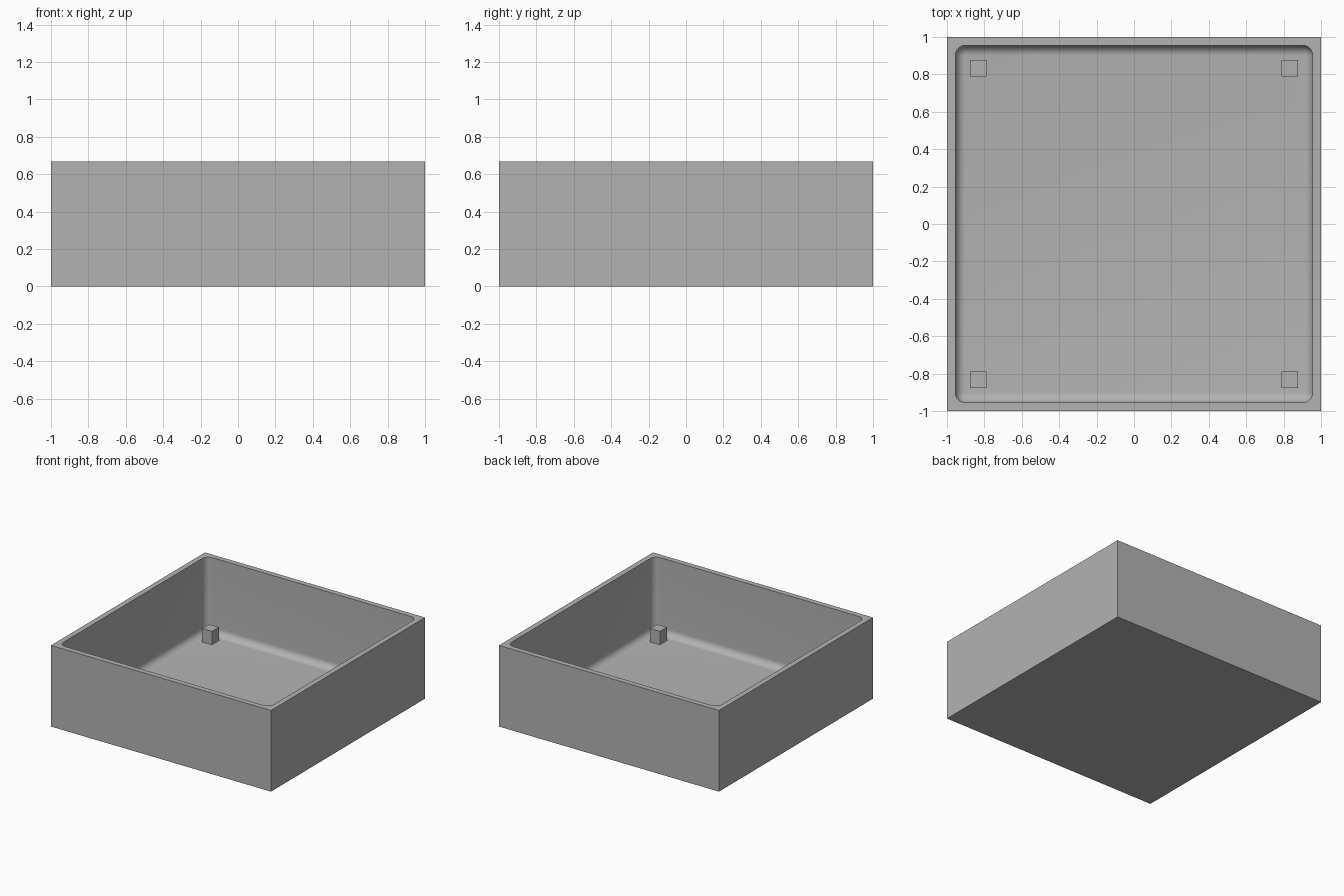
import bpy, bmesh
from mathutils import Matrix

if "Cube" in bpy.data.objects:
    bpy.data.objects.remove(bpy.data.objects["Cube"], do_unlink=True)

HEIGHT = 2 / 3
WALL = 0.0444
FILLET = 0.0556
POST = 0.0889
POST_TOP = WALL + 0.111

grey = bpy.data.materials.new("plain_grey")
grey.use_nodes = True
colour = (0.45, 0.45, 0.45, 1)
grey.diffuse_color = colour
grey.node_tree.nodes["Principled BSDF"].inputs["Base Color"].default_value = colour


def block(name, width, bottom, top, x=0, y=0, fillet=0):
    """Square block between two heights, optionally with rounded edges."""
    bm = bmesh.new()
    bmesh.ops.create_cube(bm, size=1, matrix=Matrix.Diagonal((width, width, top - bottom, 1)))
    if fillet:
        bmesh.ops.bevel(bm, geom=bm.edges[:], offset=fillet, segments=10,
                        profile=0.5, affect='EDGES')
    mesh = bpy.data.meshes.new(name)
    bm.to_mesh(mesh)
    bm.free()
    mesh.materials.append(grey)
    obj = bpy.data.objects.new(name, mesh)
    obj.location = (x, y, (bottom + top) / 2)
    bpy.context.collection.objects.link(obj)
    return obj


# Open tray, hollowed by a rounded cavity that reaches past the rim
tray = block("tray", 2, 0, HEIGHT)
cavity = block("cavity_cutter", 2 - 2 * WALL, WALL, HEIGHT + 0.3, fillet=FILLET)
cavity.hide_render = True
cut = tray.modifiers.new("hollow", 'BOOLEAN')
cut.operation = 'DIFFERENCE'
cut.solver = 'EXACT'
cut.object = cavity
bpy.context.view_layer.objects.active = tray
tray.select_set(True)
bpy.ops.object.modifier_apply(modifier=cut.name)
bpy.data.objects.remove(cavity, do_unlink=True)
bpy.ops.object.shade_smooth_by_angle(angle=0.52)

# Four square posts standing on the tray floor
for depth, y in (("front", -1), ("back", 1)):
    for side, x in (("right", -1), ("left", 1)):
        block(f"{depth}_{side}_post", POST, WALL - 0.01, POST_TOP, x * 0.833, y * 0.833)
